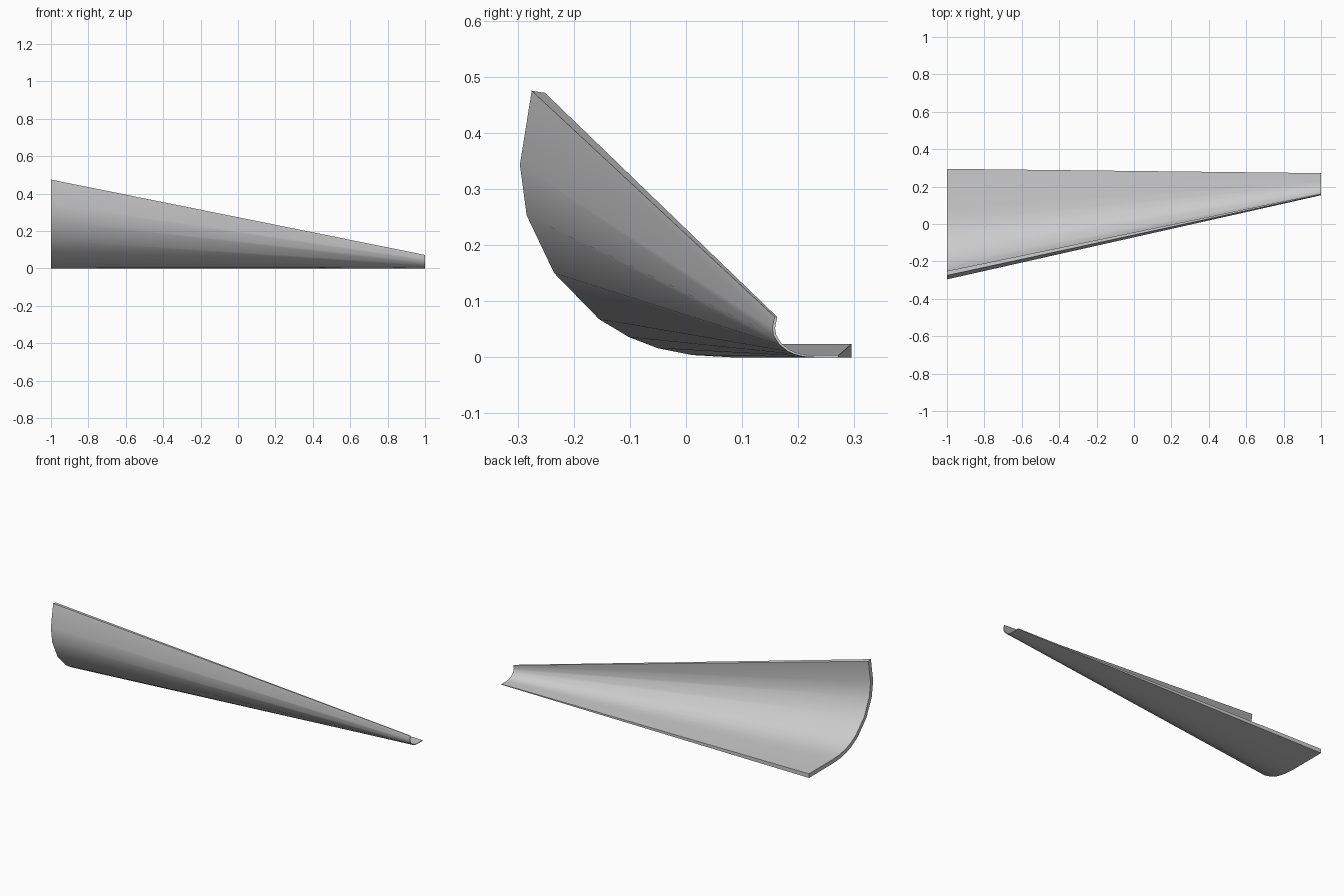
import bpy, bmesh
from mathutils import Vector

if "Cube" in bpy.data.objects:
    bpy.data.objects.remove(bpy.data.objects["Cube"])

# Outer profile of the wide end (y, z), from the upper lip round to the flat rear edge
outer = [Vector(p) for p in [
    (-0.275, 0.475), (-0.296, 0.343), (-0.284, 0.253), (-0.235, 0.15),
    (-0.155, 0.068), (-0.102, 0.036), (-0.05, 0.016), (0.01, 0.004),
    (0.08, 0.0), (0.295, 0.0)]]
THICK = 0.024


def offset(points, d):
    """Inner profile: mitred parallel offset of the outer one."""
    norms = []
    for a, b in zip(points, points[1:]):
        t = (b - a).normalized()
        norms.append(Vector((-t.y, t.x)))
    result = []
    for i, p in enumerate(points):
        n0, n1 = norms[max(i - 1, 0)], norms[min(i, len(norms) - 1)]
        result.append(p + (n0 + n1) * d / (1 + n0.dot(n1)))
    return result


section = outer + offset(outer, THICK)[::-1]
n = len(section)

# Tapered trough shell: loft from the wide end to the narrow end
bm = bmesh.new()
wide = [bm.verts.new((-1, p.x, p.y)) for p in section]
narrow = [bm.verts.new((1, 0.272 + 0.2 * (p.x - 0.295), 0.152 * p.y)) for p in section]
for i in range(n):
    j = (i + 1) % n
    bm.faces.new((wide[i], wide[j], narrow[j], narrow[i]))

# End rims, as a strip of quads between outer and inner profiles
for ring in (wide, narrow):
    for i in range(len(outer) - 1):
        bm.faces.new((ring[i], ring[i + 1], ring[n - 2 - i], ring[n - 1 - i]))
bmesh.ops.recalc_face_normals(bm, faces=bm.faces)

mesh = bpy.data.meshes.new("tapered_trough")
bm.to_mesh(mesh)
bm.free()
obj = bpy.data.objects.new("tapered_trough", mesh)
bpy.context.collection.objects.link(obj)
bpy.context.view_layer.objects.active = obj
obj.select_set(True)
bpy.ops.object.shade_smooth_by_angle(angle=0.7)
